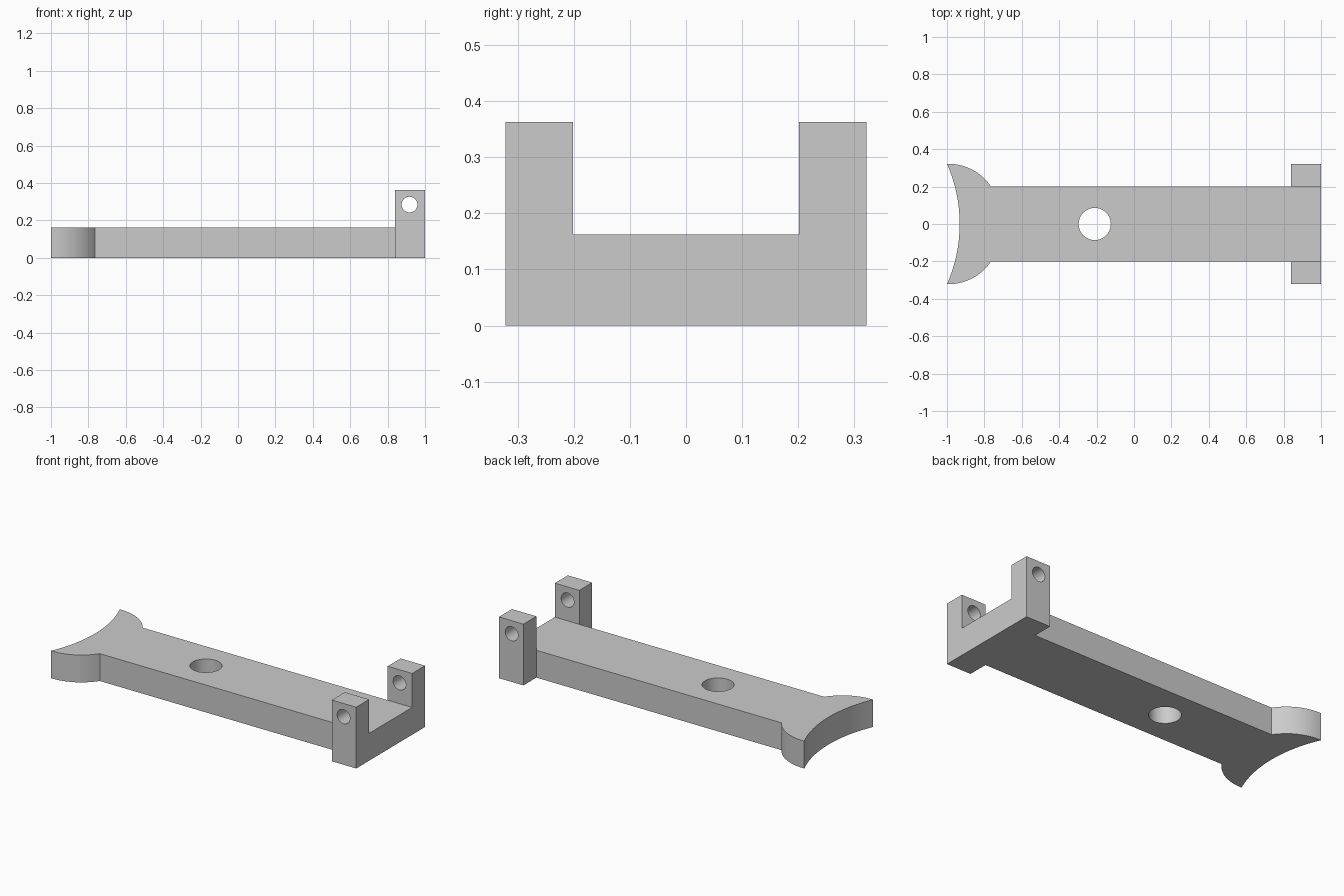
import bpy, bmesh, math
from mathutils import Matrix, Vector

cube = bpy.data.objects.get("Cube")
if cube:
    bpy.data.objects.remove(cube, do_unlink=True)

END_X, NECK_X, BAR_Y, WIDE_Y = 1.0, -0.765, 0.201, 0.322
BAR_TOP, POST_TOP, POST_X = 0.162, 0.363, 0.84

grey = bpy.data.materials.new("plain grey")
grey.use_nodes = True
grey.diffuse_color = (0.6, 0.6, 0.6, 1)
grey.node_tree.nodes["Principled BSDF"].inputs["Base Color"].default_value = (0.6, 0.6, 0.6, 1)


def make_object(name, bm):
    bmesh.ops.recalc_face_normals(bm, faces=bm.faces)
    mesh = bpy.data.meshes.new(name)
    bm.to_mesh(mesh)
    bm.free()
    mesh.materials.append(grey)
    obj = bpy.data.objects.new(name, mesh)
    bpy.context.collection.objects.link(obj)
    return obj


def prism(name, points, direction):
    """Extrude a closed outline along a direction."""
    bm = bmesh.new()
    face = bm.faces.new([bm.verts.new(p) for p in points])
    moved = bmesh.ops.extrude_face_region(bm, geom=[face], use_keep_orig=True)["geom"]
    verts = [v for v in moved if isinstance(v, bmesh.types.BMVert)]
    bmesh.ops.translate(bm, verts=verts, vec=direction)
    return make_object(name, bm)


def drill(name, centre, radius, length, axis):
    bm = bmesh.new()
    turn = Matrix.Rotation(math.pi / 2, 4, axis) if axis != "Z" else Matrix()
    bmesh.ops.create_cone(bm, cap_ends=True, segments=40, radius1=radius, radius2=radius,
                          depth=length, matrix=Matrix.Translation(centre) @ turn)
    return make_object(name, bm)


def arc(start, end, sagitta, steps):
    """Circular arc bulging to the left of start -> end."""
    a, b = Vector(start), Vector(end)
    chord = b - a
    half = chord.length / 2
    radius = (half ** 2 + sagitta ** 2) / (2 * sagitta)
    along = chord.normalized()
    out = Vector((-along.y, along.x))
    centre = (a + b) / 2 + out * (sagitta - radius)
    sweep = math.asin(half / radius)
    angles = [sweep * (2 * i / steps - 1) for i in range(steps + 1)]
    return [centre + radius * (along * math.sin(t) + out * math.cos(t)) for t in angles]


def combine(target, other, operation):
    mod = target.modifiers.new(operation.lower(), "BOOLEAN")
    mod.operation, mod.solver, mod.object = operation, "EXACT", other
    bpy.context.view_layer.objects.active = target
    bpy.ops.object.modifier_apply(modifier=mod.name)
    bpy.data.objects.remove(other, do_unlink=True)


# Flat bar flaring into a curved fork at the left end
flare = arc((-END_X, WIDE_Y), (NECK_X, BAR_Y), 0.034, 10)
hollow = arc((-END_X, WIDE_Y), (-END_X, -WIDE_Y), 0.068, 16)
lower_flare = [Vector((p.x, -p.y)) for p in reversed(flare)]
outline = flare + [Vector((POST_X, BAR_Y)), Vector((POST_X, -BAR_Y))] + lower_flare
outline += list(reversed(hollow))[1:-1]
body = prism("mounting_bar", [(p.x, p.y, 0) for p in outline], (0, 0, BAR_TOP))

# U-shaped end bracket with two upright posts
half = [(WIDE_Y, 0), (WIDE_Y, POST_TOP), (BAR_Y, POST_TOP), (BAR_Y, BAR_TOP)]
section = half + [(-y, z) for y, z in reversed(half)]
bracket = prism("end_bracket", [(POST_X, y, z) for y, z in section], (END_X - POST_X, 0, 0))
combine(body, bracket, "UNION")

# Pin hole through both posts, and the vertical hole in the bar
combine(body, drill("pin_hole", (0.917, 0, 0.285), 0.042, 1, "X"), "DIFFERENCE")
combine(body, drill("bar_hole", (-0.21, 0, 0.08), 0.086, 1, "Z"), "DIFFERENCE")

# Merge coplanar faces and smooth only the curved walls
bm = bmesh.new()
bm.from_mesh(body.data)
bmesh.ops.remove_doubles(bm, verts=bm.verts, dist=0.0001)
bmesh.ops.dissolve_limit(bm, angle_limit=0.01, verts=bm.verts, edges=bm.edges)
bm.to_mesh(body.data)
bm.free()
bpy.ops.object.select_all(action="DESELECT")
body.select_set(True)
bpy.context.view_layer.objects.active = body
bpy.ops.object.shade_smooth_by_angle(angle=math.radians(25))
